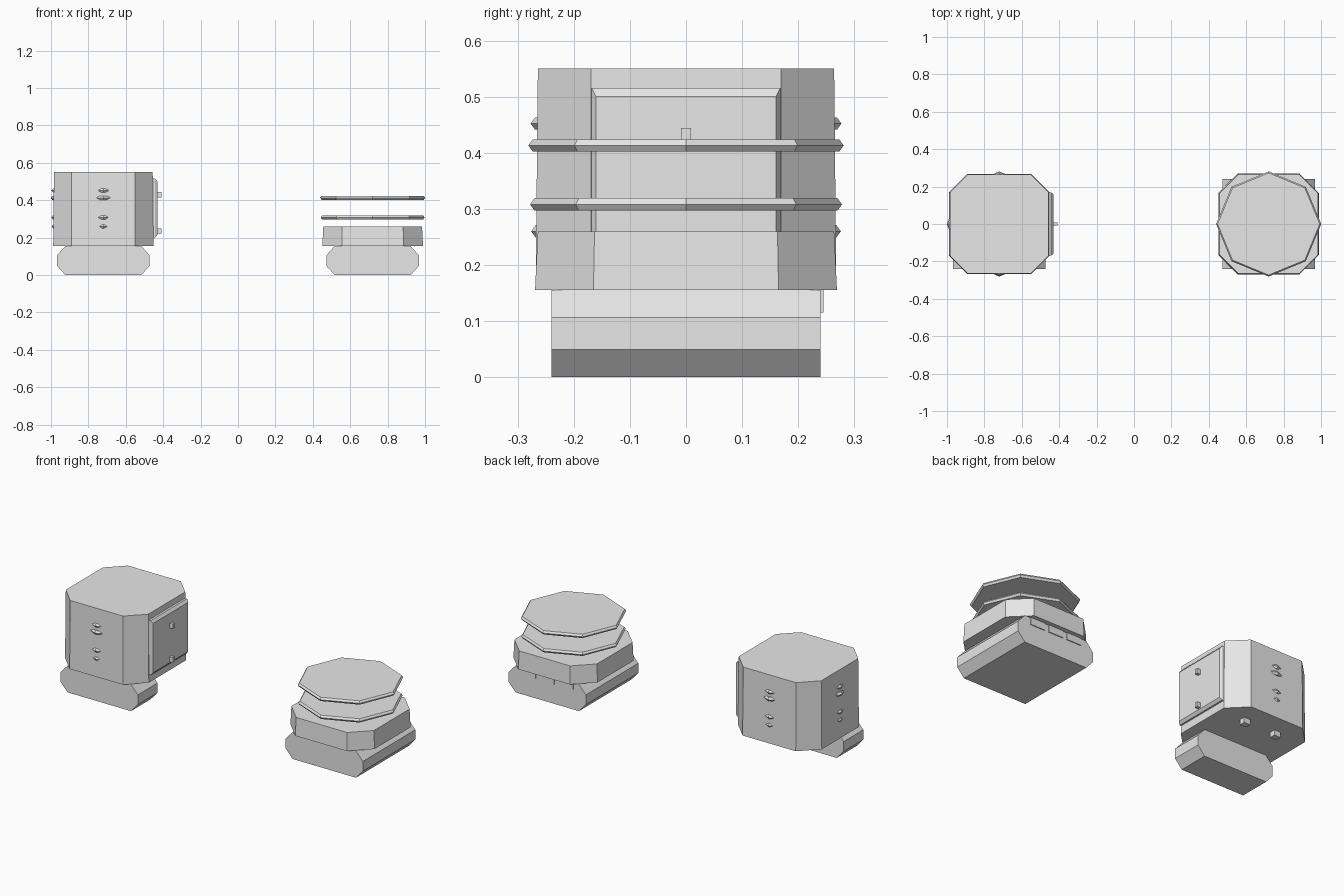
import bpy
import bmesh
import math

if "Cube" in bpy.data.objects:
    bpy.data.objects.remove(bpy.data.objects["Cube"])

grey = bpy.data.materials.new("light grey")
grey.use_nodes = True
grey.diffuse_color = (0.8, 0.8, 0.8, 1)
grey.node_tree.nodes["Principled BSDF"].inputs["Base Color"].default_value = (0.8, 0.8, 0.8, 1)

HALF = 0.72  # offset of each unit from the centre


def loft(name, rings):
    """Join closed rings of equal length into a capped solid."""
    bm = bmesh.new()
    loops = [[bm.verts.new(p) for p in ring] for ring in rings]
    n = len(loops[0])
    for a, b in zip(loops, loops[1:]):
        for i in range(n):
            j = (i + 1) % n
            bm.faces.new((a[i], a[j], b[j], b[i]))
    bm.faces.new(loops[0][::-1])
    bm.faces.new(loops[-1])
    bmesh.ops.recalc_face_normals(bm, faces=bm.faces[:])
    mesh = bpy.data.meshes.new(name)
    bm.to_mesh(mesh)
    bm.free()
    mesh.materials.append(grey)
    obj = bpy.data.objects.new(name, mesh)
    bpy.context.collection.objects.link(obj)
    return obj


def cut_square(cx, r, c, z):
    """Square of half-width r with its corners cut back to c."""
    pts = [(r, -c), (r, c), (c, r), (-c, r), (-r, c), (-r, -c), (-c, -r), (c, -r)]
    return [(cx + x, y, z) for x, y in pts]


def box(name, x0, x1, y0, y1, z0, z1):
    def ring(z):
        return [(x0, y0, z), (x1, y0, z), (x1, y1, z), (x0, y1, z)]
    return loft(name, [ring(z0), ring(z1)])


def base(name, cx, y0, y1):
    """Block with four chamfered long edges."""
    w, t, h, c = 0.247, 0.203, 0.155, 0.049
    prof = [(-t, 0), (t, 0), (w, c), (w, h - c), (t, h), (-t, h), (-w, h - c), (-w, c)]
    return loft(name, [[(cx + x, y, z) for x, z in prof] for y in (y0, y1)])


def disc(name, cx, r, z):
    """Eight-sided plate with a pointed rim and corners on the axes."""
    def ring(radius, height):
        return [(cx + radius * math.cos(k * math.pi / 4),
                 radius * math.sin(k * math.pi / 4), height) for k in range(8)]
    return loft(name, [ring(r - 0.008, z - 0.011), ring(r, z), ring(r - 0.008, z + 0.011)])


# Open unit: base, collar, floating plates and rear tabs
base("open_base", HALF, -0.24, 0.24)
loft("open_collar", [cut_square(HALF, 0.269, 0.165, 0.155), cut_square(HALF, 0.264, 0.163, 0.26)])
disc("upper_plate", HALF, 0.281, 0.413)
disc("lower_plate", HALF, 0.278, 0.308)
for k in (-1, 0, 1):
    x = HALF + 0.12 * k
    box("rear_tab", x - 0.047, x + 0.047, 0.235, 0.245, 0.115, 0.157)

# Closed unit: short base, tall housing and plates whose corners poke through
base("closed_base", -HALF, -0.24, -0.06)
loft("housing", [cut_square(-HALF, 0.268, 0.17, 0.155), cut_square(-HALF, 0.264, 0.169, 0.55)])
for r, z in ((0.277, 0.452), (0.281, 0.413), (0.278, 0.308), (0.276, 0.26)):
    disc("inner_plate", -HALF, r, z)
for x in (-0.61, -0.81):
    box("foot_peg", x - 0.02, x + 0.02, 0.13, 0.165, 0.125, 0.16)


# Side door with bevelled edges and two knobs
def door_ring(x, inset):
    y, z0, z1 = 0.168 - inset * 0.5, 0.2 + inset, 0.515 - inset
    return [(x, -y, z0), (x, y, z0), (x, y, z1), (x, -y, z1)]


loft("door", [door_ring(-0.46, 0), door_ring(-0.443, 0), door_ring(-0.431, 0.015)])
for z in (0.43, 0.235):
    box("door_knob", -0.435, -0.41, -0.009, 0.009, z - 0.014, z + 0.014)
